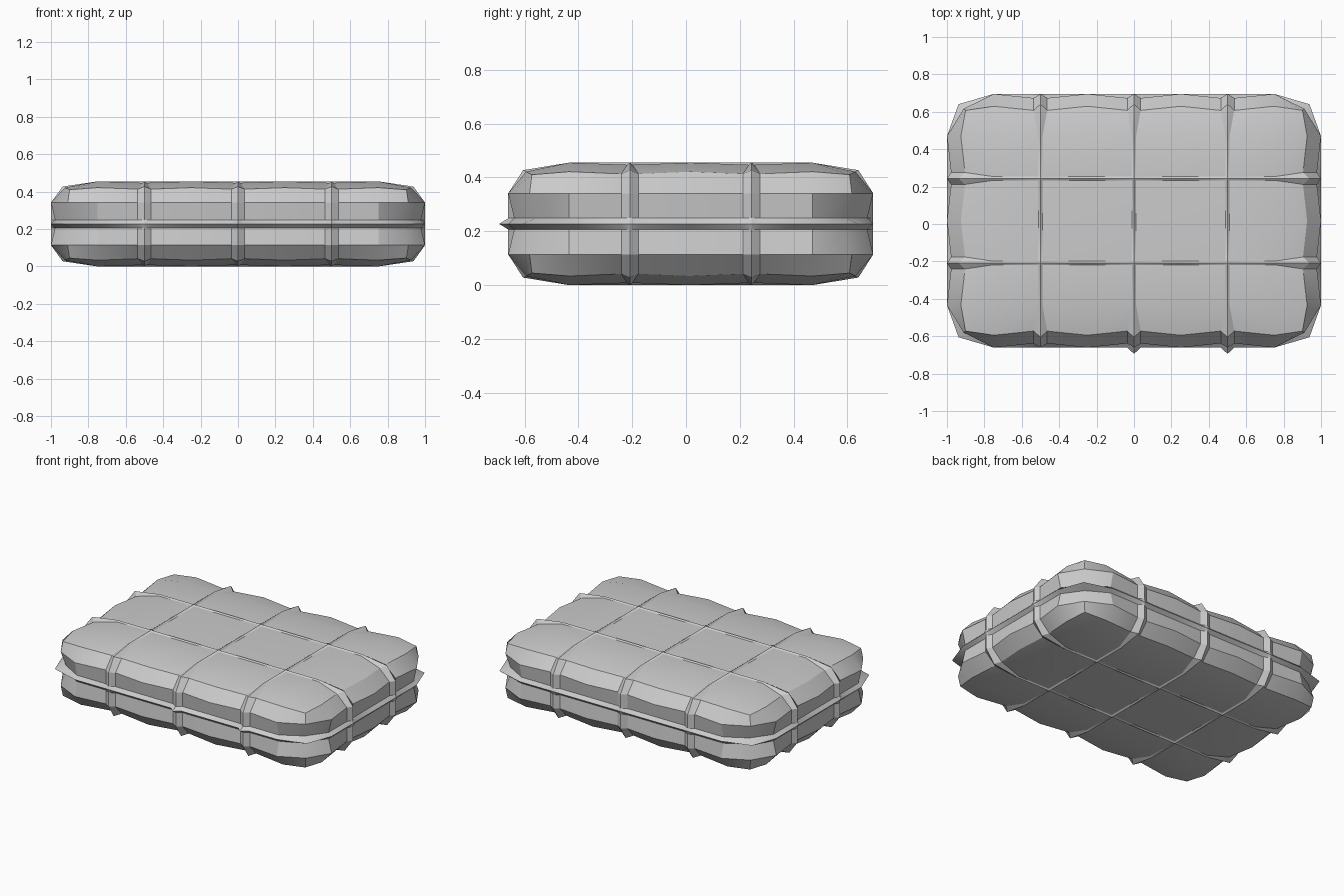
import bpy, bmesh, math
from itertools import product

cube = bpy.data.objects.get("Cube")
if cube:
    bpy.data.objects.remove(cube, do_unlink=True)

CELLS = (4, 3, 2)
SIZE = (0.5, 0.452, 0.2275)
CENTRE = (0.0, 0.0175, 0.2275)
STRAP = (0.036, 0.032, 0.021)    # half width of the raised bands
ROUND = (0.062, 0.055, 0.028)    # rounding of the outer edges
SINK = (0.022, 0.022, 0.008)     # how far the padding dips beside a band


def stations(axis):
    """Grid lines along one axis: (coordinate, kind, offset from band)."""
    n, s, w = CELLS[axis], SIZE[axis], STRAP[axis]
    start = CENTRE[axis] - n * s / 2
    out = [(start, "end", 0)]
    for c in range(n):
        out.append((start + (c + 0.5) * s, "mid", 0))
        if c < n - 1:
            b = start + (c + 1) * s
            out += [(b - w, "flank", -w), (b, "ridge", 0), (b + w, "flank", w)]
    out.append((start + n * s, "end", 0))
    return out


LINES = [stations(a) for a in range(3)]


def place(index):
    """Puts one grid point on the padded, banded surface."""
    info = [LINES[a][index[a]] for a in range(3)]
    pos = [p[0] for p in info]
    kinds = [p[1] for p in info]
    ends = [a for a in range(3) if kinds[a] == "end"]
    ridge, flank = "ridge" in kinds, "flank" in kinds
    for a in ends:
        inset = 0
        if len(ends) > 1:
            inset = ROUND[a] * (1.0 if ridge else 1.2 if len(ends) == 2 else 1.6)
            if len(ends) == 2 and 2 not in ends and not ridge:
                inset *= 1.2
        if flank and not ridge:
            inset += SINK[a]
        pos[a] += inset if index[a] == 0 else -inset
    # Seams are narrow on the flat top and bottom
    if ends == [2]:
        for a in (0, 1):
            pos[a] -= info[a][2] * 0.7
    # Two band crossings poke out at the front
    if ends == [1] and index[1] == 0 and kinds[0] == kinds[2] == "ridge" and pos[0] > -0.1:
        pos[1] -= 0.034
    return pos


# Shell made from the six sides of the cell grid
bm = bmesh.new()
verts = {}


def vert(index):
    if index not in verts:
        verts[index] = bm.verts.new(place(index))
    return verts[index]


for axis in range(3):
    u, v = (axis + 1) % 3, (axis + 2) % 3
    for end in (0, len(LINES[axis]) - 1):
        for i, j in product(range(len(LINES[u]) - 1), range(len(LINES[v]) - 1)):
            quad = []
            for di, dj in ((0, 0), (1, 0), (1, 1), (0, 1)):
                idx = [0, 0, 0]
                idx[axis], idx[u], idx[v] = end, i + di, j + dj
                quad.append(vert(tuple(idx)))
            bm.faces.new(quad)
bmesh.ops.recalc_face_normals(bm, faces=bm.faces)

mesh = bpy.data.meshes.new("banded_bale")
bm.to_mesh(mesh)
bm.free()
bale = bpy.data.objects.new("banded_bale", mesh)
bpy.context.collection.objects.link(bale)

# Plain grey covering
grey = bpy.data.materials.new("plain_grey")
grey.use_nodes = True
grey.diffuse_color = (0.6, 0.6, 0.6, 1)
grey.node_tree.nodes["Principled BSDF"].inputs["Base Color"].default_value = (0.6, 0.6, 0.6, 1)
mesh.materials.append(grey)

bpy.ops.object.select_all(action="DESELECT")
bale.select_set(True)
bpy.context.view_layer.objects.active = bale
bpy.ops.object.shade_smooth_by_angle(angle=math.radians(30))
